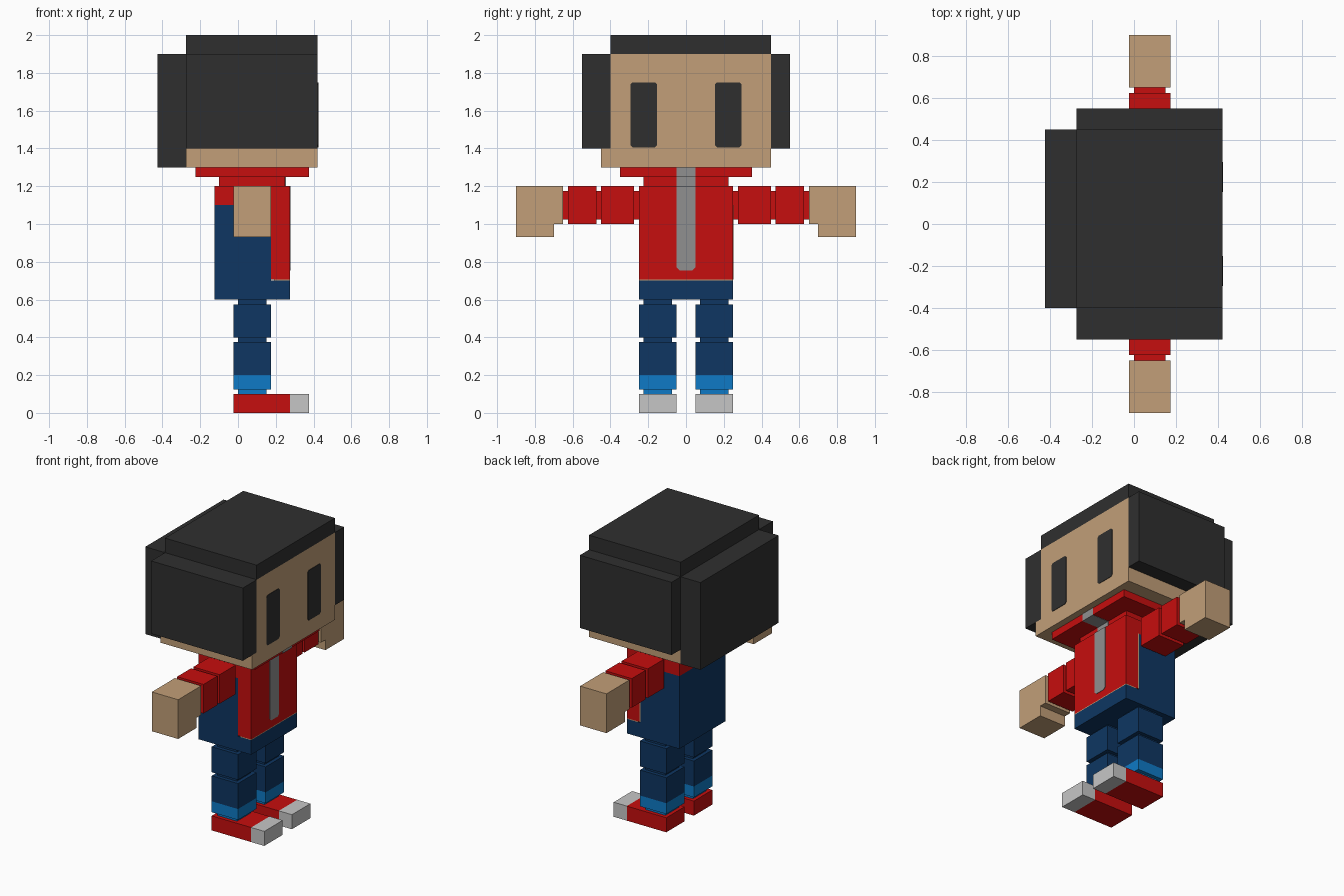
import bpy, bmesh

cube = bpy.data.objects.get("Cube")
if cube:
    bpy.data.objects.remove(cube, do_unlink=True)


def material(name, *srgb):
    # 8-bit display colour to linear values
    linear = [((c / 255 + 0.055) / 1.055) ** 2.4 if c > 10 else c / 255 / 12.92 for c in srgb]
    m = bpy.data.materials.new(name)
    m.use_nodes = True
    m.diffuse_color = (*linear, 1)
    m.node_tree.nodes["Principled BSDF"].inputs["Base Color"].default_value = (*linear, 1)
    return m


HAIR = material("charcoal hair", 47, 47, 47)
SKIN = material("tan skin", 194, 159, 120)
RED = material("red cloth", 198, 14, 14)
NAVY = material("navy denim", 14, 54, 98)
SKY = material("sky blue cuff", 14, 122, 198)
ZIP = material("grey zip", 144, 144, 144)
TOE = material("light grey toe", 198, 198, 198)


def add(name, bm, mat):
    bmesh.ops.recalc_face_normals(bm, faces=bm.faces)
    mesh = bpy.data.meshes.new(name)
    bm.to_mesh(mesh)
    bm.free()
    mesh.materials.append(mat)
    obj = bpy.data.objects.new(name, mesh)
    bpy.context.collection.objects.link(obj)
    return obj


def box(name, mat, x, y, z):
    bm = bmesh.new()
    bmesh.ops.create_cube(bm, size=1)
    for v in bm.verts:
        v.co = [r[0] if c < 0 else r[1] for c, r in zip(v.co, (x, y, z))]
    return add(name, bm, mat)


def prism(name, mat, x, outline):
    # Extrude an outline in the yz plane along x
    bm = bmesh.new()
    face = bm.faces.new([bm.verts.new((x[0], y, z)) for y, z in outline])
    new = bmesh.ops.extrude_face_region(bm, geom=[face])["geom"]
    bmesh.ops.translate(bm, vec=(x[1] - x[0], 0, 0),
                        verts=[v for v in new if isinstance(v, bmesh.types.BMVert)])
    return add(name, bm, mat)


def clipped(y, z, bottom, top):
    # Rectangle with cut corners
    (a, b), (c, d) = y, z
    points = [(a, c + bottom), (a + bottom, c), (b - bottom, c), (b, c + bottom)]
    if top:
        return points + [(b, d - top), (b - top, d), (a + top, d), (a, d - top)]
    return points + [(b, d), (a, d)]


def span(side, a, b):
    return tuple(sorted((side * a, side * b)))


# Head and hair
HEAD_X = (-0.275, 0.422)
prism("head", SKIN, HEAD_X, [(-0.45, 1.3), (0.45, 1.3), (0.45, 1.9),
                             (-0.4, 1.9), (-0.4, 1.4), (-0.45, 1.4)])
box("hair_top", HAIR, HEAD_X, (-0.4, 0.45), (1.9, 2))
box("hair_back", HAIR, (-0.425, -0.275), (-0.4, 0.45), (1.3, 1.9))
box("hair_left", HAIR, HEAD_X, (0.45, 0.55), (1.4, 1.9))
box("hair_right", HAIR, HEAD_X, (-0.55, -0.4), (1.4, 1.9))

# Collar, neck and torso
box("collar", RED, (-0.225, 0.375), (-0.35, 0.35), (1.25, 1.3))
box("neck", RED, (-0.1, 0.25), (-0.225, 0.225), (1.2, 1.25))
BODY_Y = (-0.25, 0.25)
box("hips", NAVY, (-0.125, 0.275), BODY_Y, (0.6, 0.7))
box("torso_back", NAVY, (-0.125, 0.175), BODY_Y, (0.7, 1.1))
box("shoulders", RED, (-0.125, 0.175), BODY_Y, (1.1, 1.2))
box("jacket_front", RED, (0.175, 0.275), BODY_Y, (0.705, 1.2))
box("jacket_hem", SKIN, (0.19, 0.275), BODY_Y, (0.7, 0.705))
box("jacket_side_trim", SKIN, (0.17, 0.178), (0.25, 0.252), (0.705, 1.1))

# Zip running over torso, neck and collar
prism("zip_torso", ZIP, (0.27, 0.278), clipped((-0.05, 0.05), (0.755, 1.2), 0.015, 0))
box("zip_neck", ZIP, (0.245, 0.253), (-0.05, 0.05), (1.2, 1.25))
box("zip_collar", ZIP, (0.25, 0.377), (-0.05, 0.05), (1.248, 1.3))

# Paired eyes, arms and legs
LIMB_X, JOINT_X = (-0.025, 0.175), (0, 0.15)
for label, s in (("left", 1), ("right", -1)):
    prism(f"{label}_eye", HAIR, (0.418, 0.425), clipped(span(s, 0.153, 0.295), (1.405, 1.75), 0.012, 0.012))

    for part, a, b in (("upper_arm", 0.275, 0.45), ("forearm", 0.475, 0.625)):
        box(f"{label}_{part}", RED, LIMB_X, span(s, a, b), (1, 1.2))
    for part, a in (("shoulder", 0.25), ("elbow", 0.45), ("wrist", 0.625)):
        box(f"{label}_{part}_joint", RED, JOINT_X, span(s, a, a + 0.025), (1.025, 1.175))
    prism(f"{label}_hand", SKIN, LIMB_X,
          [(s * y, z) for y, z in ((0.65, 1.2), (0.65, 1), (0.7, 1), (0.7, 0.93), (0.9, 0.93), (0.9, 1.2))])

    leg_y, joint_y = span(s, 0.05, 0.25), span(s, 0.075, 0.225)
    for part, mat, z in (("thigh", NAVY, (0.4, 0.575)), ("shin", NAVY, (0.2, 0.375)),
                         ("cuff", SKY, (0.125, 0.2))):
        box(f"{label}_{part}", mat, LIMB_X, leg_y, z)
    for part, mat, z in (("hip", NAVY, 0.575), ("knee", NAVY, 0.375), ("ankle", SKY, 0.1)):
        box(f"{label}_{part}_joint", mat, JOINT_X, joint_y, (z, z + 0.025))
    box(f"{label}_shoe", RED, (-0.025, 0.275), leg_y, (0, 0.1))
    box(f"{label}_shoe_toe", TOE, (0.275, 0.375), leg_y, (0, 0.1))
